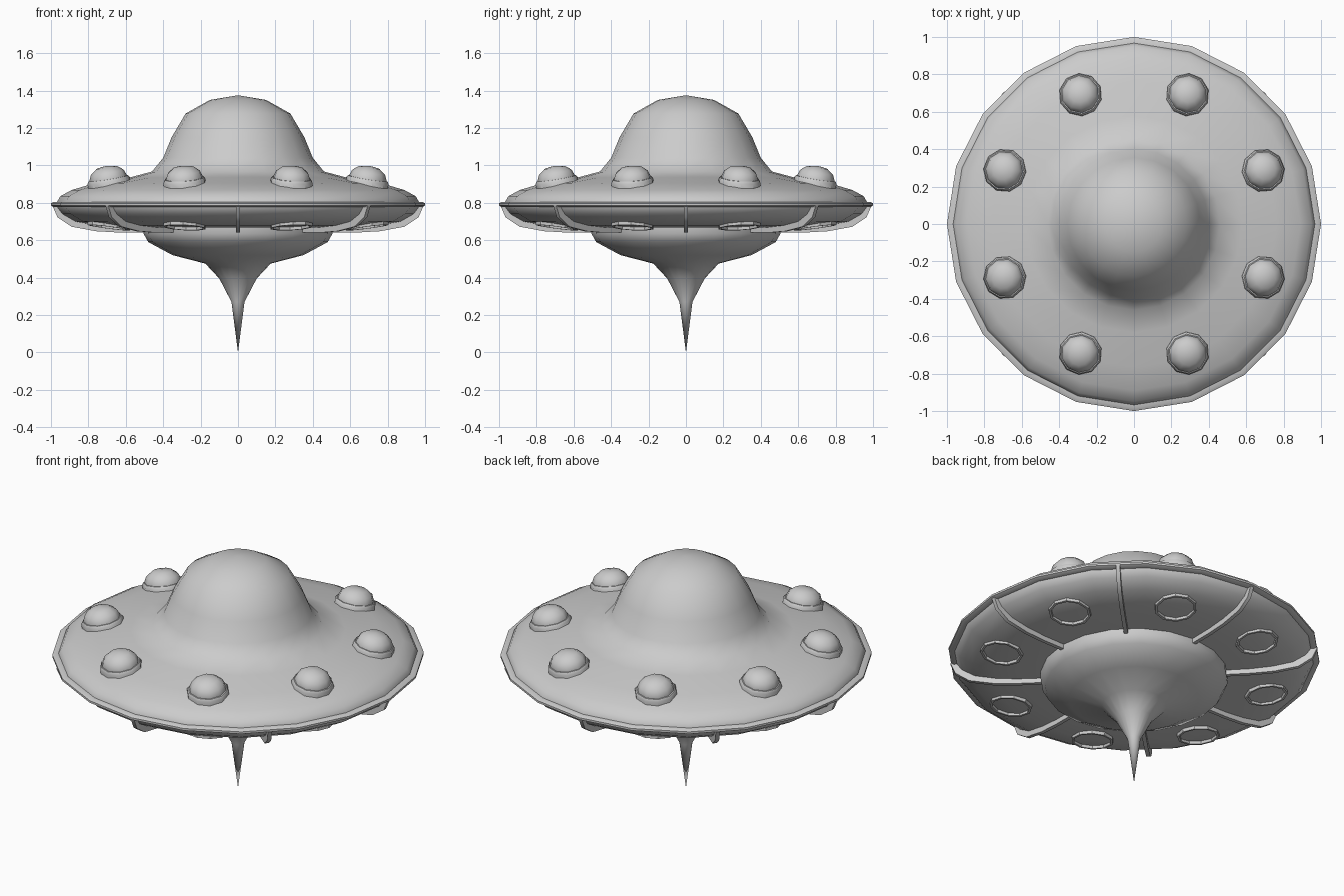
import bpy, math
from math import sin, cos, pi, radians
from mathutils import Matrix

if "Cube" in bpy.data.objects:
    bpy.data.objects.remove(bpy.data.objects["Cube"])


def make(name, verts, faces, angle=35):
    me = bpy.data.meshes.new(name)
    me.from_pydata(verts, [], faces)
    me.validate()
    ob = bpy.data.objects.new(name, me)
    bpy.context.collection.objects.link(ob)
    bpy.ops.object.select_all(action='DESELECT')
    bpy.context.view_layer.objects.active = ob
    ob.select_set(True)
    bpy.ops.object.mode_set(mode='EDIT')
    bpy.ops.mesh.select_all(action='SELECT')
    bpy.ops.mesh.remove_doubles(threshold=0.0001)
    bpy.ops.mesh.normals_make_consistent(inside=False)
    bpy.ops.object.mode_set(mode='OBJECT')
    bpy.ops.object.shade_smooth_by_angle(angle=radians(angle))
    return ob


def lathe(name, profile, n=20, closed=False, angle=35):
    """Revolve (radius, z) points about z."""
    verts = [(r * sin(2 * pi * i / n), r * cos(2 * pi * i / n), z)
             for r, z in profile for i in range(n)]
    m = len(profile)
    faces = []
    for j in range(m if closed else m - 1):
        a, b = j * n, (j + 1) % m * n
        for i in range(n):
            k = (i + 1) % n
            faces.append((a + i, a + k, b + k, b + i))
    return make(name, verts, faces, angle)


def place(ob, deg, radius, z, tilt):
    """Put a part on the saucer at an angle, tilted outward."""
    ob.matrix_world = (Matrix.Rotation(radians(deg), 4, 'Z')
                       @ Matrix.Translation((radius, 0, z))
                       @ Matrix.Rotation(radians(tilt), 4, 'Y'))


# Saucer hull: dome, upper deck and underside
under = [(0.97, 0.78), (0.94, 0.74), (0.87, 0.70), (0.76, 0.679),
         (0.64, 0.669), (0.48, 0.667)]
lathe("saucer_hull", [
    (0, 1.375), (0.15, 1.35), (0.28, 1.277), (0.355, 1.15), (0.40, 1.04),
    (0.46, 0.967), (0.58, 0.935), (0.765, 0.905), (0.89, 0.868),
    (0.95, 0.835), (0.97, 0.80)] + under + [(0, 0.667)], angle=50)

# Thin rim band
lathe("rim_band", [(0.955, 0.805), (0.985, 0.805), (1.0, 0.797), (1.0, 0.785),
                   (0.985, 0.777), (0.955, 0.777)], closed=True)

# Lower body tapering to a spike
lathe("lower_spike", [(0, 0.68), (0.505, 0.68), (0.505, 0.635), (0.48, 0.59),
                      (0.35, 0.52), (0.175, 0.475), (0.10, 0.395),
                      (0.035, 0.27), (0, 0.0)], angle=45)

# Curved ribs under the saucer
outer = [(0.992, 0.785), (0.965, 0.722), (0.89, 0.672), (0.76, 0.648),
         (0.64, 0.641), (0.48, 0.64)]
inner = [(r - 0.01, z + 0.012) for r, z in under]
w, m = 0.011, len(outer)
rib_v = [(r, s * w, z) for s in (-1, 1) for line in (outer, inner) for r, z in line]
rib_f = [(0, m, 3 * m, 2 * m), (m - 1, 3 * m - 1, 4 * m - 1, 2 * m - 1)]
for i in range(m - 1):
    for a, b in ((0, m), (m, 3 * m), (3 * m, 2 * m), (2 * m, 0)):
        rib_f.append((a + i, a + i + 1, b + i + 1, b + i))
for k in range(8):
    place(make(f"under_rib_{k}", rib_v, rib_f), 45 * k, 0, 0, 0)

# Domed lamps with collars above, flat rings below
for k in range(8):
    a = 22.5 + 45 * k
    collar = lathe(f"lamp_collar_{k}", [
        (0.115, -0.03), (0.115, 0.012), (0.107, 0.024), (0.095, 0.024),
        (0.095, -0.03)], 10, True)
    lamp = lathe(f"lamp_dome_{k}", [
        (0.101, 0.0), (0.101, 0.028), (0.088, 0.058), (0.055, 0.083),
        (0, 0.092)], 10, angle=60)
    ring = lathe(f"under_ring_{k}", [
        (0.117, 0.015), (0.115, -0.012), (0.102, -0.012), (0.10, 0.015)],
        10, True)
    place(collar, a, 0.747, 0.907, 10)
    place(lamp, a, 0.747, 0.907, 10)
    place(ring, a, 0.747, 0.679, -8)
